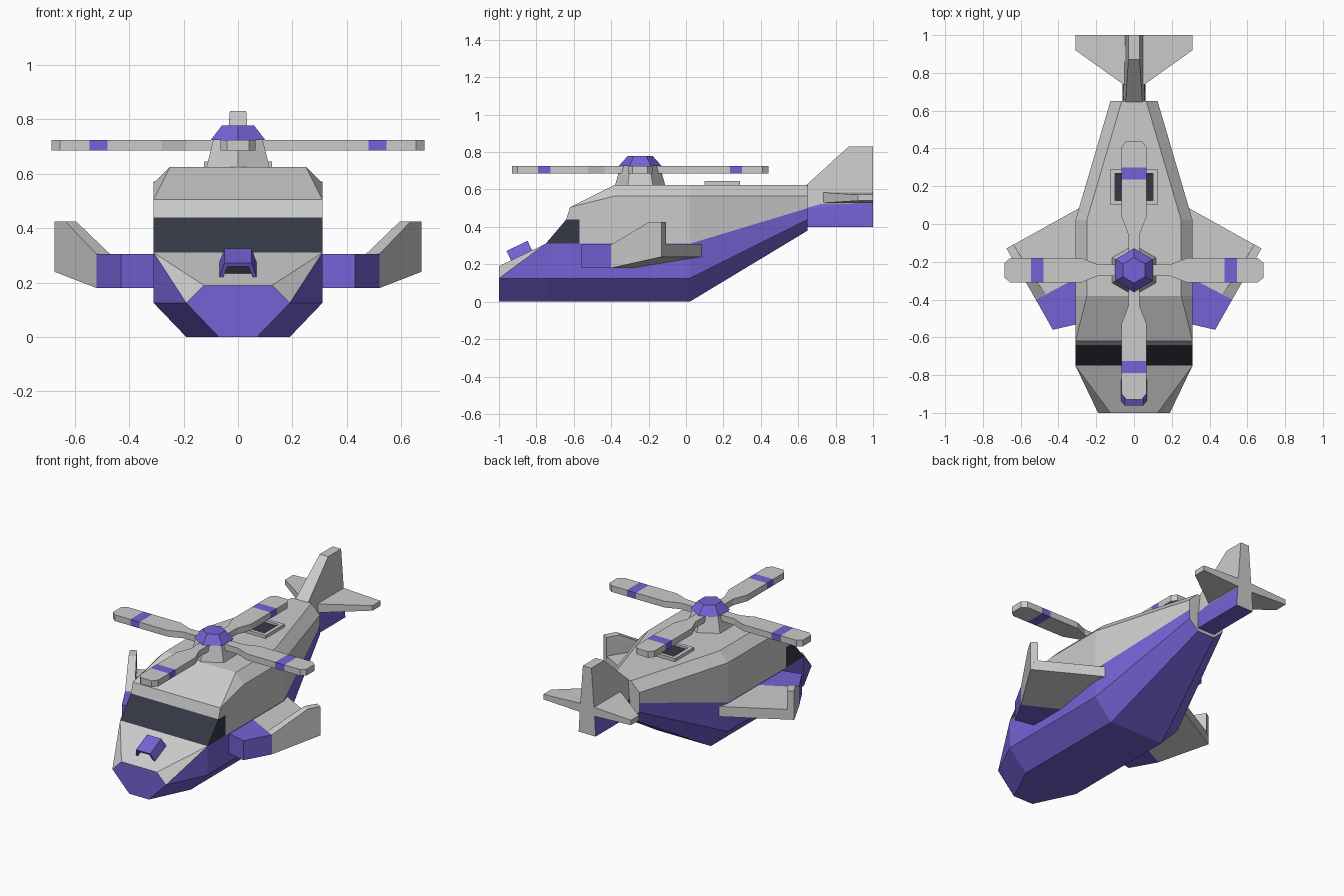
import bpy, bmesh, math
from mathutils import Vector, Matrix

if "Cube" in bpy.data.objects:
    bpy.data.objects.remove(bpy.data.objects["Cube"])


def colour(name, rgb):
    m = bpy.data.materials.new(name)
    m.diffuse_color = (*rgb, 1)
    m.use_nodes = True
    m.node_tree.nodes["Principled BSDF"].inputs["Base Color"].default_value = m.diffuse_color
    return m


PURPLE = colour("purple", (0.18, 0.12, 0.66))
DARK = colour("dark", (0.035, 0.04, 0.06))


def finish(bm, name, mats):
    bmesh.ops.recalc_face_normals(bm, faces=bm.faces)
    me = bpy.data.meshes.new(name)
    bm.to_mesh(me)
    bm.free()
    for m in mats:
        me.materials.append(m)
    ob = bpy.data.objects.new(name, me)
    bpy.context.collection.objects.link(ob)
    return ob


def hull(name, pts, mat=None, sides=(1,)):
    """Convex block around points, one object per side in sides (1 right, -1 left)."""
    for s in sides:
        bm = bmesh.new()
        for x, y, z in pts:
            bm.verts.new((x * s, y, z))
        bmesh.ops.convex_hull(bm, input=bm.verts)
        bmesh.ops.dissolve_limit(bm, angle_limit=0.03, verts=bm.verts, edges=bm.edges)
        tag = "" if len(sides) == 1 else ("_right" if s > 0 else "_left")
        ob = finish(bm, name + tag, [mat] if mat else [])
    return ob


def both(pts):
    return [(s * x, y, z) for x, y, z in pts for s in (1, -1)]


def plate(outline, z0, z1):
    return [(x, y, z) for x, y in outline for z in (z0, z1)]


# Body: named points of the right half, mirrored into the left half
P = dict(
    a=(.07, -1, 0), b=(.19, -1, .125), c=(.125, -1, .19),
    d=(.19, -.75, 0), e=(.31, -.75, .125), f=(.31, -.75, .31),
    g=(.19, .02, 0), h=(.31, .02, .125), i=(.31, .02, .31),
    j=(.06, .65, .38), k=(.125, .65, .44), l=(.125, .65, .5),
    m=(.31, -.64, .44), n=(.31, -.62, .505), o=(.31, -.57, .31), p=(.31, -.57, .44),
    q=(.31, -.38, .565), r=(.25, -.38, .625), s=(.31, .02, .565), t=(.25, .02, .625),
    u=(.125, .65, .565), v=(.065, .65, .625))
SIDE = {1: "abed bef dehg efoih ghkj hilk", 0: "bfc opmnqsi isul nqr qrts stvu", 2: "fopm"}
CROSS = {1: "abc ad dg gj", 0: "cf mn nr rt tv jkluv", 2: "fm"}
bm = bmesh.new()
R = {n: bm.verts.new(co) for n, co in P.items()}
L = {n: bm.verts.new((-x, y, z)) for n, (x, y, z) in P.items()}
for mi in (0, 1, 2):
    faces = [[S[n] for n in w] for w in SIDE[mi].split() for S in (R, L)]
    faces += [[R[n] for n in w] + [L[n] for n in reversed(w)] for w in CROSS[mi].split()]
    for f in faces:
        bm.faces.new(f).material_index = mi
finish(bm, "body", [None, PURPLE, DARK])

# Tail boom (grey rear face), fin and stabilisers
boom = hull("tail_boom", both([(.06, .64, .4), (.06, 1, .4), (.06, .64, .5),
                               (.053, .73, .525), (.053, 1, .525)]), PURPLE)
boom.data.materials.append(None)
for f in boom.data.polygons:
    if f.normal.y > .9:
        f.material_index = 1
hull("tail_fin", both([(.056, .64, .5), (.053, .73, .525), (.053, 1, .525),
                       (.045, .645, .625), (.03, .87, .83), (.03, 1, .83)]))
hull("stabiliser", plate([(.03, .72), (.03, 1)], .527, .585)
     + plate([(.31, .92), (.31, 1)], .54, .572), None, (1, -1))

# Stub wings: purple pod, grey plate, raised winglet on the leading edge
hull("wing_pod", plate([(.3, -.53), (.43, -.56), (.52, -.4), (.3, -.285)], .18, .305),
     PURPLE, (1, -1))
hull("wing", plate([(.52, -.4), (.3, -.285)], .18, .305)
     + plate([(.675, -.13), (.28, .09)], .24, .305), None, (1, -1))
hull("winglet", plate([(.52, -.4), (.47, -.372)], .29, .305)
     + plate([(.675, -.13), (.638, -.108)], .29, .425)
     + [(.635, -.2, .425), (.595, -.178, .425)], None, (1, -1))

# Rotor mast and cap: tapered hexagons
HUB_Y = -.245


def hexagon(r, z):
    return [(r * math.sin(k * math.pi / 3), HUB_Y + r * math.cos(k * math.pi / 3), z)
            for k in range(6)]


hull("rotor_mast", hexagon(.135, .62) + hexagon(.105, .725))
hull("rotor_cap", hexagon(.115, .725) + hexagon(.068, .778), PURPLE)

# Four blades, each a strip of stations (radius, half width) with a purple band
STATIONS = [(.05, .03), (.19, .03), (.28, .065), (.48, .065), (.545, .065), (.655, .065), (.685, .04)]
for n in range(4):
    bm = bmesh.new()
    rings = [[bm.verts.new((r, y, z)) for y, z in
              ((-w, .685), (w, .685), (w, .725), (-w, .725))] for r, w in STATIONS]
    for k in range(len(rings) - 1):
        for c in range(4):
            d = (c + 1) % 4
            f = bm.faces.new((rings[k][c], rings[k][d], rings[k + 1][d], rings[k + 1][c]))
            f.material_index = int(k == 3)
    bm.faces.new(rings[0])
    bm.faces.new(rings[-1])
    bm.transform(Matrix.Translation((0, HUB_Y, 0)) @ Matrix.Rotation(n * math.pi / 2, 4, 'Z'))
    finish(bm, f"rotor_blade_{n + 1}", [None, PURPLE])

# Roof vent: raised frame with a sunken dark panel
bm = bmesh.new()
bmesh.ops.create_cube(bm, size=1, matrix=Matrix.Translation((0, .195, .632))
                      @ Matrix.Diagonal((.25, .19, .026, 1)))
bm.faces.ensure_lookup_table()
top = max(bm.faces, key=lambda f: f.calc_center_median().z)
bmesh.ops.inset_region(bm, faces=[top], thickness=.033)
bmesh.ops.inset_region(bm, faces=[top], thickness=.001, depth=-.012)
top.material_index = 1
finish(bm, "roof_vent", [None, DARK])

# Nose scoop: arch profile swept along the sloping deck, with a dark inside
TILT = Matrix.Translation((0, -.935, .22)) @ Matrix.Rotation(math.atan2(.12, .25), 4, 'X')
ARCH = [(-.07, -.005), (-.05, .057), (.05, .057), (.07, -.005),
        (.056, -.005), (.039, .044), (-.039, .044), (-.056, -.005)]
bm = bmesh.new()
ends = [[bm.verts.new(TILT @ Vector((x, y, z))) for x, z in ARCH] for y in (0, .125)]
for c in range(8):
    d = (c + 1) % 8
    bm.faces.new((ends[0][c], ends[0][d], ends[1][d], ends[1][c]))
for e in ends:
    for q in ((0, 1, 6, 7), (1, 2, 5, 6), (2, 3, 4, 5)):
        bm.faces.new([e[k] for k in q])
finish(bm, "nose_scoop", [PURPLE])
hull("scoop_inside", [TILT @ Vector((x, y, z)) for y in (.03, .115)
                      for x, z in ((-.054, -.003), (.054, -.003), (.04, .043), (-.04, .043))], DARK)
